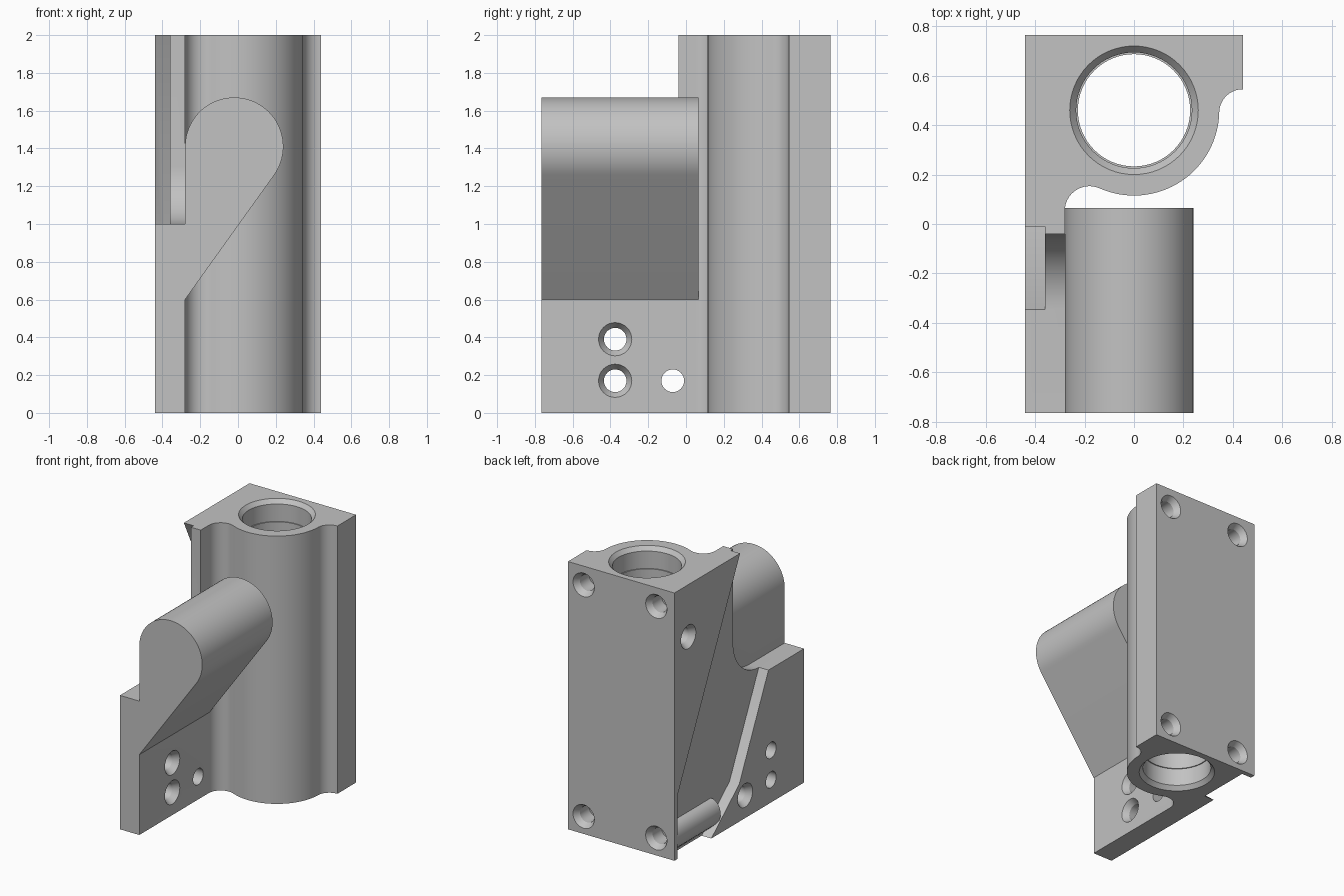
import bpy, bmesh, math
from mathutils import Vector

cube = bpy.data.objects.get("Cube")
if cube:
    bpy.data.objects.remove(cube, do_unlink=True)

grey = bpy.data.materials.new("plain_grey")
grey.use_nodes = True
grey.diffuse_color = (0.54, 0.54, 0.54, 1)
grey.node_tree.nodes["Principled BSDF"].inputs["Base Color"].default_value = (0.54, 0.54, 0.54, 1)


def arc(cx, cy, r, a0, a1, n=16):
    angles = [math.radians(a0 + (a1 - a0) * i / n) for i in range(n + 1)]
    return [(cx + r * math.cos(a), cy + r * math.sin(a)) for a in angles]


def finish(name, bm):
    bmesh.ops.recalc_face_normals(bm, faces=bm.faces)
    mesh = bpy.data.meshes.new(name)
    bm.to_mesh(mesh)
    bm.free()
    mesh.materials.append(grey)
    obj = bpy.data.objects.new(name, mesh)
    bpy.context.collection.objects.link(obj)
    return obj


def prism(name, pts, axis, lo, hi):
    """Extrude a flat outline along an axis from lo to hi."""
    place = {"x": lambda a, b: (lo, a, b), "y": lambda a, b: (a, lo, b),
             "z": lambda a, b: (a, b, lo)}[axis]
    bm = bmesh.new()
    face = bm.faces.new([bm.verts.new(place(a, b)) for a, b in pts])
    move = Vector([hi - lo if c == axis else 0 for c in "xyz"])
    new = bmesh.ops.extrude_face_region(bm, geom=[face])["geom"]
    bmesh.ops.translate(bm, vec=move, verts=[v for v in new if isinstance(v, bmesh.types.BMVert)])
    return finish(name, bm)


def lathe(name, profile, origin, direction, n=32):
    """Closed turned solid; profile is (radius, distance along direction)."""
    turn = Vector(direction).to_track_quat("Z", "Y")
    bm = bmesh.new()
    rings = []
    for r, d in profile:
        ring = []
        for i in range(n):
            a = math.tau * i / n
            p = Vector((r * math.cos(a), r * math.sin(a), d))
            ring.append(bm.verts.new(Vector(origin) + turn @ p))
        rings.append(ring)
    for lower, upper in zip(rings, rings[1:]):
        for i in range(n):
            j = (i + 1) % n
            bm.faces.new((lower[i], lower[j], upper[j], upper[i]))
    bm.faces.new(rings[0])
    bm.faces.new(rings[-1])
    return finish(name, bm)


def combine(target, other, operation):
    mod = target.modifiers.new("combine", "BOOLEAN")
    mod.operation = operation
    mod.solver = "EXACT"
    mod.object = other
    bpy.context.view_layer.objects.active = target
    bpy.ops.object.modifier_apply(modifier=mod.name)
    bpy.data.objects.remove(other, do_unlink=True)


# Upright housing: flat back, round front, coves at both sides
outline = [(-0.44, 0.765), (0.44, 0.765)]
outline += arc(0.44, 0.45, 0.095, 90, 180)
outline += arc(0, 0.46, 0.345, 0, -113.5, 32)
outline += arc(-0.18, 0.053, 0.1, 67, 180)
outline += [(-0.44, 0.053)]
bracket = prism("housing_bracket", outline, "z", 0, 2)

# Side plate with a stepped top and inner fillet
plate = [(-0.765, 0), (0.3, 0), (0.3, 2), (-0.04, 2)]
plate += arc(-0.345, 1.305, 0.305, 0, -90) + [(-0.765, 1)]
combine(bracket, prism("side_plate", plate, "x", -0.44, -0.28), "UNION")

# Sloping slot in the outer side
slot = [(-0.369, 1.05), (-0.345, 1), (0, 0.28), (0.33, 0), (0.33, -0.1), (0.73, -0.1),
        (0.73, 0.47), (-0.01, 2), (-0.034, 2.05), (-0.5, 2.05), (-0.5, 1.05)]
combine(bracket, prism("slot_cutter", slot, "x", -0.6, -0.36), "DIFFERENCE")

# Rounded lip closing the foot of the slot
lip = [(-0.34, 0)] + arc(-0.36, 0.12, 0.08, 235, 90, 12) + [(-0.34, 0.2)]
lip = [(x, max(0, z * 1.25 - 0.01)) for x, z in lip]
combine(bracket, prism("slot_lip", lip, "y", 0.22, 0.75), "UNION")

# Teardrop arm
arm = [(-0.30, 0.572)] + arc(-0.02, 1.41, 0.26, -35.6, 180, 40)
arm += [(-0.28, 0.95), (-0.30, 0.95)]
combine(bracket, prism("arm", arm, "y", -0.765, 0.065), "UNION")

# Stepped main bore with chamfered ends
half = [(0.29, -0.03), (0.26, 0), (0.234, 0.03), (0.234, 0.16), (0.227, 0.16)]
bore = half + [(r, 2 - d) for r, d in reversed(half)]
combine(bracket, lathe("bore_cutter", bore, (0, 0.46, 0), (0, 0, 1), 64), "DIFFERENCE")


# Countersunk screw holes
def screw_hole(origin, direction, depth):
    profile = [(0.108, -0.03), (0.088, 0), (0.06, 0.042), (0.06, depth)]
    combine(bracket, lathe("hole_cutter", profile, origin, direction), "DIFFERENCE")


for x in (-0.29, 0.31):
    for z in (0.13, 1.86):
        screw_hole((x, 0.765, z), (0, -1, 0), 0.15)
for z in (0.17, 0.39):
    screw_hole((-0.28, -0.375, z), (-1, 0, 0), 0.3)
screw_hole((-0.44, -0.07, 0.17), (1, 0, 0), 0.3)
screw_hole((-0.44, 0.6, 1.61), (1, 0, 0), 0.14)

bpy.ops.object.select_all(action="DESELECT")
bracket.select_set(True)
bpy.context.view_layer.objects.active = bracket
bpy.ops.object.shade_smooth_by_angle(angle=math.radians(30))
